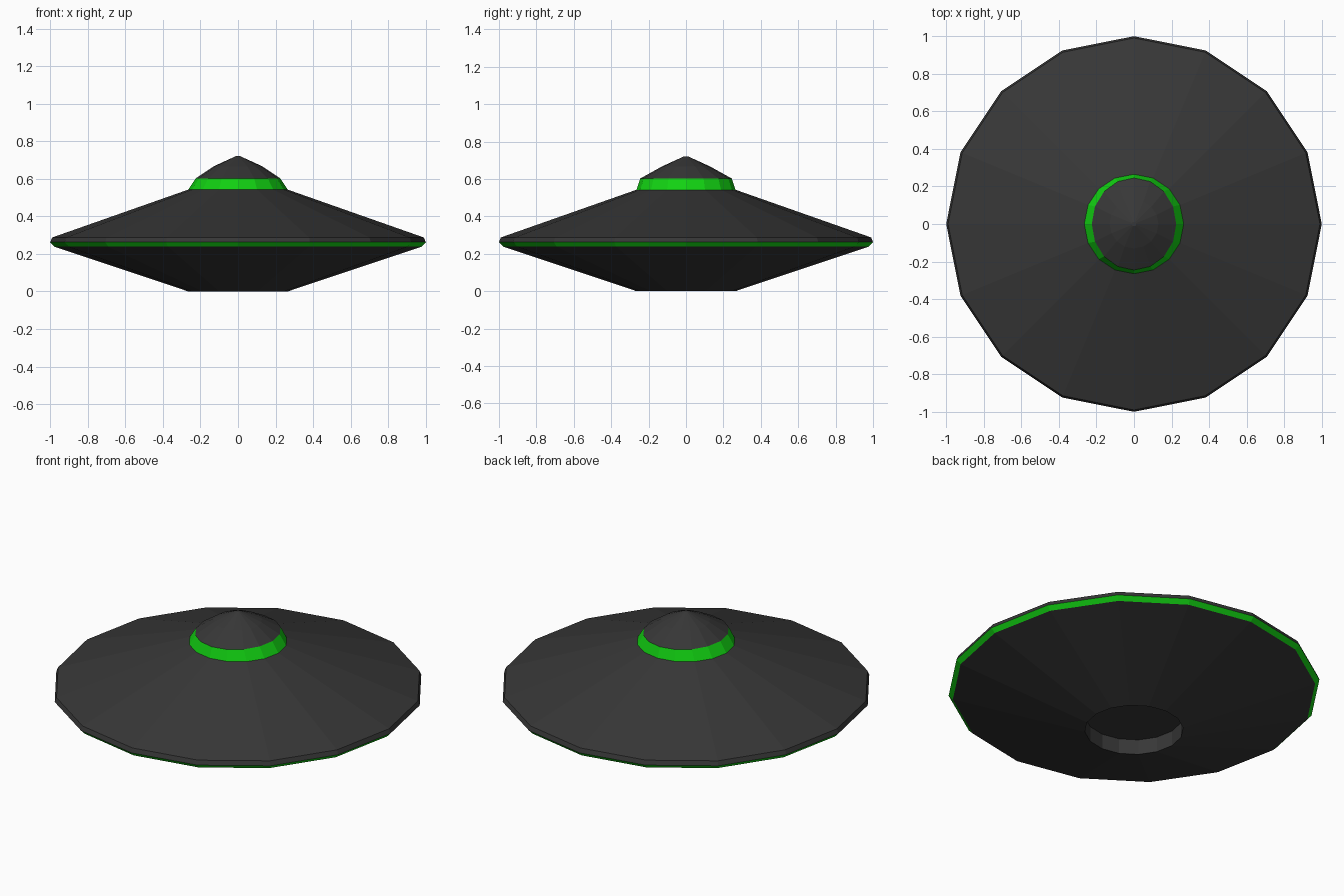
import bpy, bmesh, math

if "Cube" in bpy.data.objects:
    bpy.data.objects.remove(bpy.data.objects["Cube"])

SIDES = 16


def material(name, rgb):
    m = bpy.data.materials.new(name)
    m.diffuse_color = (*rgb, 1)
    m.use_nodes = True
    m.node_tree.nodes["Principled BSDF"].inputs["Base Color"].default_value = m.diffuse_color
    return m


DARK = material("dark_grey", (0.038, 0.038, 0.038))
GREEN = material("glowing_green", (0.006, 0.64, 0.006))


def lathe(name, profile, mat, cap_start=False, cap_end=False):
    """Rings of (x radius, y radius, z), listed bottom/outside to top/inside."""
    bm = bmesh.new()
    rings = []
    for rx, ry, z in profile:
        rings.append([bm.verts.new((rx * math.cos(2 * math.pi * i / SIDES),
                                    ry * math.sin(2 * math.pi * i / SIDES), z))
                      for i in range(SIDES)])
    for a, b in zip(rings, rings[1:]):
        for i in range(SIDES):
            j = (i + 1) % SIDES
            bm.faces.new((a[i], a[j], b[j], b[i]))
    if cap_start:
        bm.faces.new(rings[0][::-1])
    if cap_end:
        bm.faces.new(rings[-1])
    me = bpy.data.meshes.new(name)
    bm.to_mesh(me)
    bm.free()
    me.materials.append(mat)
    ob = bpy.data.objects.new(name, me)
    bpy.context.collection.objects.link(ob)
    return ob


def rnd(r, z):
    return (r, r, z)


# Underside with the recessed hatch (ceiling, wall, sloping belly)
lathe("lower_hull", [rnd(0.265, 0.09), rnd(0.265, 0), rnd(0.977, 0.238)], DARK, cap_start=True)
# Green light strip under the rim
lathe("rim_light", [rnd(0.977, 0.238), rnd(1.0, 0.262)], GREEN)
# Rim edge and sloping upper hull
lathe("upper_hull", [rnd(1.0, 0.262), rnd(0.99, 0.287), rnd(0.265, 0.542)], DARK)
# Green window band, slightly narrower in x at the top
lathe("window_band", [rnd(0.265, 0.542), (0.225, 0.245, 0.602)], GREEN)
# Cockpit roof
lathe("roof", [(0.225, 0.245, 0.602), (0.13, 0.13, 0.666), rnd(0.012, 0.72)], DARK, cap_end=True)
